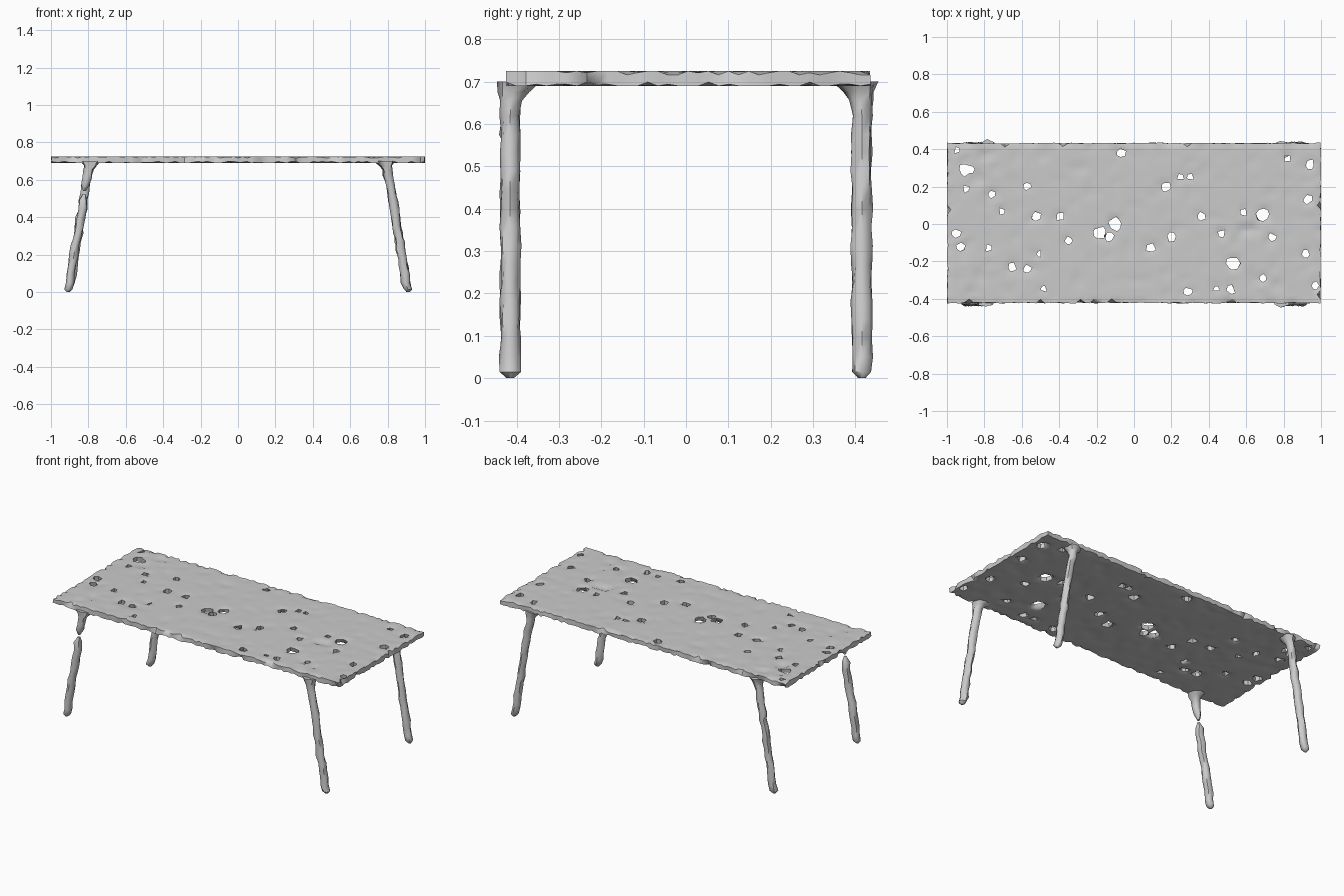
import bpy, bmesh, math, random
from mathutils import Vector, noise

random.seed(4)
if "Cube" in bpy.data.objects:
    bpy.data.objects.remove(bpy.data.objects["Cube"], do_unlink=True)

TOP, UNDER = 0.725, 0.69
COLS, ROWS = 84, 36
HALF_DEPTH, SHIFT = 0.43, 0.005

grey = bpy.data.materials.new("weathered grey")
grey.use_nodes = True
grey.diffuse_color = (0.6, 0.6, 0.6, 1)
grey.node_tree.nodes["Principled BSDF"].inputs["Base Color"].default_value = grey.diffuse_color


def make_object(name, bm, degrees):
    bmesh.ops.recalc_face_normals(bm, faces=bm.faces[:])
    mesh = bpy.data.meshes.new(name)
    bm.to_mesh(mesh)
    bm.free()
    mesh.materials.append(grey)
    obj = bpy.data.objects.new(name, mesh)
    bpy.context.collection.objects.link(obj)
    bpy.ops.object.select_all(action="DESELECT")
    obj.select_set(True)
    bpy.context.view_layer.objects.active = obj
    bpy.ops.object.shade_smooth_by_angle(angle=math.radians(degrees))


# Worn areas of the board: x, y, reach
WORN = [(-0.8, -0.22, 0.28), (-0.85, 0.3, 0.25), (0.6, 0.02, 0.15),
        (0.72, -0.32, 0.2), (-0.15, -0.03, 0.15), (0.95, -0.1, 0.2)]

# Holes through the board, positions in hundredths
HOLES = [(-95, 39), (-90, 29), (-87, 29), (-90, 19), (-76, 16), (-71, 7), (-57, 20),
         (-52, 4), (-95, -5), (-93, -12), (-78, -13), (-65, -23), (-57, -24),
         (-50, -16), (-48, -35), (-35, -9), (-39, 4), (-18, -5), (-13, -7), (-10, 0),
         (-7, 38), (17, 20), (25, 25), (30, 25), (36, 4), (20, -7), (9, -13),
         (29, -36), (44, -35), (52, -35), (53, -21), (47, -5), (59, 6), (69, 5),
         (69, -29), (74, -7), (82, 35), (94, 32), (93, 13), (92, -16), (97, -33)]
BIG = [(-90, 29), (-18, -5), (-10, 0), (53, -21), (69, 5)]


def grid_point(i, j):
    return 2 * i / COLS - 1, HALF_DEPTH * (2 * j / ROWS - 1) + SHIFT


def corners(i, j):
    return [(i, j), (i + 1, j), (i + 1, j + 1), (i, j + 1)]


# Cells to leave out, and the grid points that outline each hole
cells = [(i, j) for i in range(COLS) for j in range(ROWS)]
missing, outline = set(), {}
for hx, hy in HOLES:
    x, y = hx / 100, hy / 100
    r = 0.032 if (hx, hy) in BIG else random.uniform(0.018, 0.024)

    def distance(cell):
        px, py = grid_point(cell[0] + 0.5, cell[1] + 0.5)
        return math.hypot(px - x, py - y)

    gone = [c for c in cells if distance(c) < r * 0.8] or [min(cells, key=distance)]
    missing.update(gone)
    outline.update({p: (x, y, r) for c in gone for p in corners(*c)})


def sheet_point(i, j, layer):
    """Position of one grid point on the upper (0) or under (1) sheet."""
    x, y = grid_point(i, j)
    wear = max([0.25] + [1 - math.hypot(x - a, y - b) / r for a, b, r in WORN])
    bump = noise.noise(Vector((x * 15, y * 15, layer * 7.3)))
    depth = 0.03 * (0.5 if layer else wear) * max(0, bump - 0.1)
    inward = 0.006 * random.random() + (0.02 if random.random() < 0.05 else 0)
    if i in (0, COLS):
        x -= math.copysign(inward, x) * random.choice((0, 1, 1))
        depth = random.choice((0, 0, 0.004, 0.009))
    elif j in (0, ROWS):
        y -= math.copysign(inward, y)
        depth = random.choice((0, 0, 0.004, 0.009))
    elif (i, j) in outline:
        hx, hy, r = outline[i, j]
        r *= random.uniform(1.1, 1.5) if layer else random.uniform(0.9, 1.25)
        angle = math.atan2(y - hy, x - hx)
        x, y = hx + r * math.cos(angle), hy + r * math.sin(angle)
        depth = random.uniform(0, 0.012 if layer else 0.008)
    else:
        x += random.uniform(-0.004, 0.004)
        y += random.uniform(-0.004, 0.004)
    return x, y, UNDER + depth if layer else TOP - depth


# Board: two dented sheets, walled together at the rim and around every hole
bm = bmesh.new()
solid = [c for c in cells if c not in missing]
used = sorted({p for c in solid for p in corners(*c)})
upper, under = [{p: bm.verts.new(sheet_point(*p, layer)) for p in used} for layer in (0, 1)]
for c in solid:
    bm.faces.new([upper[p] for p in corners(*c)])
    bm.faces.new([under[p] for p in reversed(corners(*c))])
below = {upper[p]: under[p] for p in used}
for e in [e for e in bm.edges if e.is_boundary and e.verts[0] in below]:
    a, b = e.verts
    bm.faces.new((b, a, below[a], below[b]))
make_object("table_top", bm, 40)


# Legs: lumpy splayed posts that flare into the board
def leg_rings(heights, sx, sy, tips):
    rings = []
    for z in heights:
        flare = max(0, (z - 0.635) / 0.065) ** 2
        r = 0.008 if z in tips else 0.024 + 0.03 * flare
        cx = 0.785 + 0.122 * (1 - z / 0.7) ** 0.9 + random.uniform(-0.005, 0.005)
        cy = 0.415 - 0.02 * flare
        rings.append([(sx * cx + r * random.uniform(0.8, 1.15) * math.cos(math.tau * i / 8),
                       sy * cy + r * random.uniform(0.85, 1.12) * math.sin(math.tau * i / 8),
                       z) for i in range(8)])
    return rings


def loft(bm, rings):
    loops = [[bm.verts.new(p) for p in ring] for ring in rings]
    for a, b in zip(loops, loops[1:]):
        for i in range(8):
            j = (i + 1) % 8
            bm.faces.new((a[i], a[j], b[j], b[i]))
    bm.faces.new(loops[0][::-1])
    bm.faces.new(loops[-1])


def steps(low, high, n):
    return [low + (high - low) * i / n for i in range(n + 1)]


FOOT, HEAD = [0.0, 0.015], [0.655, 0.675, 0.7]
for side, sx in (("left", 1), ("right", -1)):
    for end, sy in (("front", -1), ("back", 1)):
        bm = bmesh.new()
        if (sx, sy) == (-1, -1):
            # This leg is broken near its upper end
            loft(bm, leg_rings(FOOT + steps(0.05, 0.49, 9) + [0.525], sx, sy, (0.0, 0.525)))
            loft(bm, leg_rings([0.54, 0.575, 0.61] + HEAD, sx, sy, (0.54,)))
        else:
            loft(bm, leg_rings(FOOT + steps(0.05, 0.62, 13) + HEAD, sx, sy, (0.0,)))
        make_object(end + "_" + side + "_leg", bm, 50)
